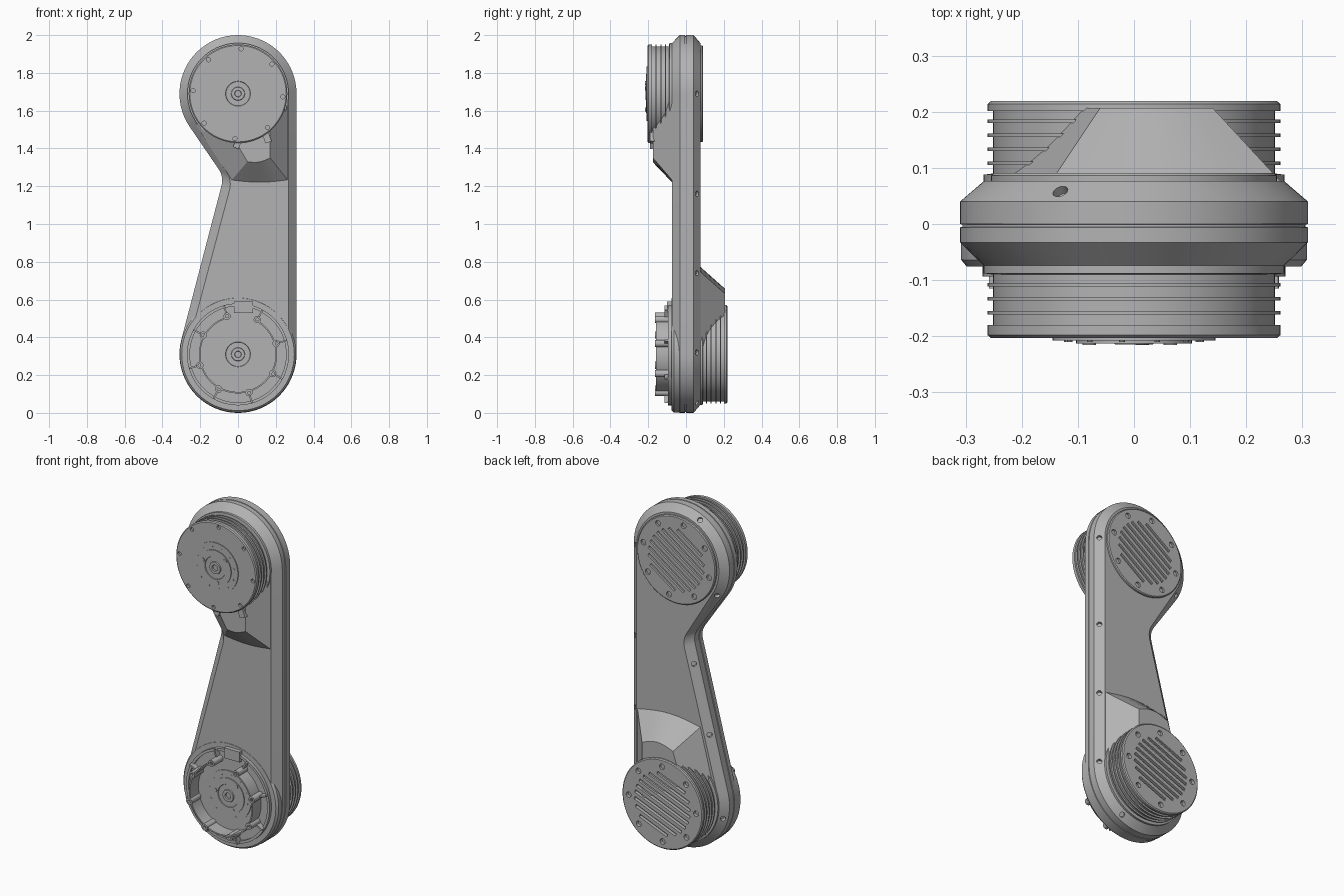
import bpy, bmesh
from math import sin, cos, acos, atan2, radians, pi
from mathutils import Vector

cube = bpy.data.objects.get("Cube")
if cube:
    bpy.data.objects.remove(cube)

grey = bpy.data.materials.new("machined grey")
grey.use_nodes = True
grey.diffuse_color = (0.45, 0.45, 0.45, 1)
grey.node_tree.nodes["Principled BSDF"].inputs["Base Color"].default_value = (0.45, 0.45, 0.45, 1)

TOP, LOW, R = 1.69, 0.31, 0.31   # joint heights and end radius


def loft(bm, loops):
    """Skin a list of closed point loops and cap both ends."""
    rows = [[bm.verts.new(p) for p in loop] for loop in loops]
    n = len(rows[0])
    for a, b in zip(rows, rows[1:]):
        for i in range(n):
            j = (i + 1) % n
            bm.faces.new((a[i], a[j], b[j], b[i]))
    bm.faces.new(rows[0])
    bm.faces.new(rows[-1])


def turned(bm, x, z, profile, n=72):
    """Solid of revolution about a y-parallel axis; profile is (radius, y)."""
    loft(bm, [[(x + r * cos(2 * pi * i / n), y, z + r * sin(2 * pi * i / n))
               for i in range(n)] for r, y in profile])


def slab(bm, x, z, angle, length, width, y0, y1):
    """Box centred at (x, z), its length turned by angle in the xz plane."""
    u = Vector((cos(angle), 0, sin(angle))) * length / 2
    v = Vector((-sin(angle), 0, cos(angle))) * width / 2
    c = Vector((x, 0, z))
    loft(bm, [[c + u * s + v * t + Vector((0, y, 0))
               for s, t in ((-1, -1), (1, -1), (1, 1), (-1, 1))] for y in (y0, y1)])


def finish(name, bm):
    bmesh.ops.recalc_face_normals(bm, faces=bm.faces)
    mesh = bpy.data.meshes.new(name)
    bm.to_mesh(mesh)
    bm.free()
    mesh.materials.append(grey)
    ob = bpy.data.objects.new(name, mesh)
    bpy.context.collection.objects.link(ob)
    return ob


def cut(ob, cutter):
    mod = ob.modifiers.new("cut", 'BOOLEAN')
    mod.operation = 'DIFFERENCE'
    mod.object = cutter
    bpy.ops.object.select_all(action='DESELECT')
    bpy.context.view_layer.objects.active = ob
    ob.select_set(True)
    bpy.ops.object.modifier_apply(modifier=mod.name)
    bpy.data.objects.remove(cutter)


def polar(z, r, a):
    return r * cos(a), z + r * sin(a)


# Arm outline: two round ends, a straight side and a waisted side
def outline(d):
    r = R - d
    p = Vector((-0.075 + d, 1.25 - 0.5 * d))

    def tangent(z, sign):
        q = p - Vector((0, z))
        return (atan2(q.y, q.x) % (2 * pi)) + sign * acos(r / q.length)

    a, b = tangent(TOP, -1), tangent(LOW, 1)
    pts = [Vector(polar(TOP, r, a * i / 40)) for i in range(41)]
    low = [Vector(polar(LOW, r, b + (2 * pi - b) * i / 40)) for i in range(41)]
    s = p + (pts[-1] - p).normalized() * 0.05
    e = p + (low[0] - p).normalized() * 0.05
    waist = [s * (1 - t) ** 2 + p * 2 * t * (1 - t) + e * t * t
             for t in (i / 6 for i in range(7))]
    return pts + waist + low


# Arm housing with chamfered edges and a seam groove
bm = bmesh.new()
loft(bm, [[(p.x, y, p.y) for p in outline(d)] for d, y in
          ((0.043, -0.075), (0, -0.033), (0, -0.006), (0.004, -0.005),
           (0.004, -0.001), (0, 0), (0, 0.04), (0.043, 0.077))])
housing = finish("arm_housing", bm)

# Screw pockets along the rear chamfer
rim = outline(0.02)
spots = [Vector((0.29, z)) for z in (1.69, 1.16, 0.74, 0.32)]
spots += [rim[i] for i in (22, 40, 54, 75)] + [rim[47].lerp(rim[48], t) for t in (0.12, 0.6)]
bm = bmesh.new()
for s in spots:
    near = min(range(len(rim)), key=lambda i: (rim[i] - s).length)
    if s.x > 0.28:
        n = Vector((1, 0))
    elif s.y > 0.6 and s.y < 1.25:
        n = Vector((-0.97, 0.25))
    else:
        n = (s - Vector((0, TOP if s.y > 1 else LOW))).normalized()
    axis = Vector((n.x, 1, n.y)).normalized()
    u = axis.orthogonal().normalized()
    v = axis.cross(u)
    c = Vector((s.x, 0.059, s.y))
    loft(bm, [[c + axis * h + 0.014 * (u * cos(t) + v * sin(t))
               for t in (2 * pi * i / 16 for i in range(16))] for h in (-0.02, 0.03)])
cut(housing, finish("pocket_cutter", bm))


# Sloped fairings from the arm up to each drum
def fairing(name, base, top, y0, y1, bulge):
    def ring(pts, y):
        a, b = Vector(pts[0]), Vector(pts[1])
        edge = [a.lerp(b, i / 8) + Vector((0, bulge * sin(pi * i / 8))) for i in range(9)]
        return [(p[0], y, p[1]) for p in edge + pts[2:]]
    bm = bmesh.new()
    loft(bm, [ring(base, y0), ring(top, y1)])
    finish(name, bm)


fairing("front_fairing", [(-0.035, 1.23), (0.265, 1.23), (0.265, TOP), (-0.225, 1.53)],
        [(0.05, 1.33), (0.17, 1.35), (0.17, TOP), (-0.05, 1.5)], -0.072, -0.175, -0.012)
fairing("rear_fairing", [(-0.15, 0.75), (0.265, 0.75), (0.265, 0.3), (-0.24, 0.4)],
        [(-0.06, 0.63), (0.14, 0.63), (0.14, 0.3), (-0.12, 0.45)], 0.072, 0.207, 0.027)


# Finned drums
def drum(name, z, side, end):
    prof = [(0.268, 0.06), (0.268, 0.088), (0.251, 0.09)]
    for y in (0.105, 0.13, 0.155, 0.18):
        prof += [(0.251, y), (0.261, y), (0.261, y + 0.006), (0.251, y + 0.006)]
    prof += [(0.251, end - 0.018), (0.261, end - 0.018), (0.261, end - 0.005), (0.255, end)]
    bm = bmesh.new()
    turned(bm, 0, z, [(r, side * y) for r, y in prof])
    return finish(name, bm)


front_drum = drum("upper_front_drum", TOP, -1, 0.203)
rear_drum = drum("lower_rear_drum", LOW, 1, 0.219)

# Screw pockets on the front drum face
bm = bmesh.new()
for k in range(8):
    turned(bm, *polar(TOP, 0.238, radians(86 + 45 * k)), [(0.011, -0.19), (0.011, -0.23)], 16)
cut(front_drum, finish("pocket_cutter", bm))

# Upper rear cover
bm = bmesh.new()
turned(bm, 0, TOP, [(0.255, 0.06), (0.255, 0.086), (0.25, 0.091)])
rear_cover = finish("upper_rear_cover", bm)

# Vent slots and bolt pockets in both rear faces
for ob, z, y, tilt in ((rear_cover, TOP, 0.079, 35), (rear_drum, LOW, 0.2, 22)):
    bm = bmesh.new()
    t = radians(tilt)
    for k in range(-4, 5):
        o = 0.038 * k
        slab(bm, -o * sin(t), z + o * cos(t), t,
             2 * (0.18 ** 2 - o * o) ** 0.5, 0.017, y, 0.25)
    for k in range(8):
        turned(bm, *polar(z, 0.218, t + radians(22.5 + 45 * k)), [(0.016, y), (0.016, 0.25)], 20)
    cut(ob, finish("vent_cutter", bm))


# Output hubs with stepped rings and a dot pattern
def hub(name, z, y, turn):
    bm = bmesh.new()
    turned(bm, 0, z, [(0.145, y + 0.02), (0.145, y - 0.005), (0.103, y - 0.005),
                      (0.103, y - 0.01), (0.066, y - 0.01), (0.064, y - 0.006),
                      (0.036, y - 0.006), (0.034, y - 0.012), (0.018, y - 0.012),
                      (0.016, y - 0.004)])
    for k in range(12):
        turned(bm, *polar(z, 0.122, turn + 2 * pi * k / 12),
               [(0.005, y), (0.005, y - 0.007)], 10)
    for k in range(3):
        turned(bm, *polar(z, 0.085, turn + 2 * pi * k / 3),
               [(0.012, y), (0.012, y - 0.013)], 14)
    finish(name, bm)


hub("upper_hub", TOP, -0.203, 0.7)
hub("lower_hub", LOW, -0.082, 0.9)

# Clips under the front drum
bm = bmesh.new()
slab(bm, 0.0, 1.43, radians(65), 0.06, 0.03, -0.12, -0.19)
slab(bm, 0.15, 1.465, radians(110), 0.07, 0.035, -0.12, -0.19)
finish("cable_clips", bm)

# Lower front seat
bm = bmesh.new()
turned(bm, 0, LOW, [(R - 0.002, -0.02), (R - 0.002, -0.064), (R - 0.012, -0.076)])
turned(bm, 0, LOW, [(0.27, -0.06), (0.27, -0.094), (0.255, -0.094), (0.255, -0.082)])
slab(bm, 0.03, 0.56, 0, 0.1, 0.06, -0.06, -0.1)
finish("lower_front_seat", bm)

# Standoffs, ribs and curved walls around the seat
bm = bmesh.new()
for k in range(8):
    a = radians(16 + 45 * k)
    x, z = polar(LOW, 0.21, a)
    turned(bm, x, z, [(0.019, -0.07), (0.019, -0.165), (0.009, -0.165), (0.009, -0.15)], 20)
    slab(bm, *polar(LOW, 0.243, a), a, 0.05, 0.009, -0.07, -0.115)
    if k != 1:
        loft(bm, [[(*polar(0, r, a + radians(45 * i / 8)), y) for r, y in
                   ((0.199, -0.07), (0.207, -0.07), (0.207, -0.16), (0.199, -0.16))]
                  for i in range(9)])
        bm.verts.ensure_lookup_table()
        for v in bm.verts[-36:]:
            v.co = (v.co.x, v.co.z, v.co.y + LOW)
finish("seat_standoffs", bm)

# Smooth the rounded parts, keep the machined edges sharp
bpy.ops.object.select_all(action='DESELECT')
for ob in bpy.context.scene.objects:
    if ob.type == 'MESH':
        ob.select_set(True)
        bpy.context.view_layer.objects.active = ob
bpy.ops.object.shade_smooth_by_angle(angle=radians(25))
